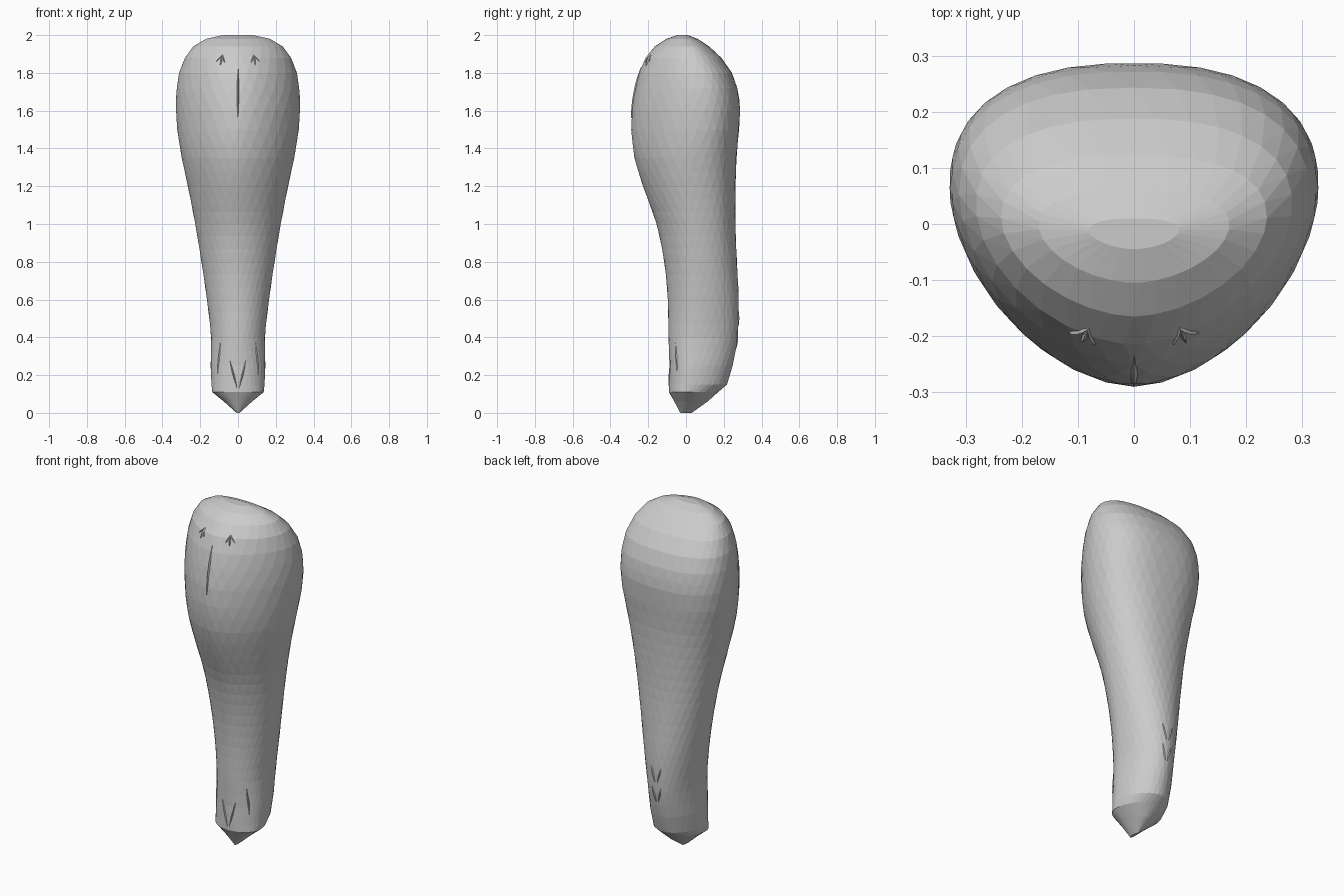
import bpy, bmesh, math

if "Cube" in bpy.data.objects:
    bpy.data.objects.remove(bpy.data.objects["Cube"])

# Body profile: height, half width, front y, back y
PROFILE = [
    (0.0, 0.008, -0.03, 0.03), (0.06, 0.075, -0.062, 0.115), (0.11, 0.136, -0.09, 0.17),
    (0.15, 0.141, -0.09, 0.218), (0.25, 0.145, -0.088, 0.247), (0.4, 0.143, -0.093, 0.274),
    (0.6, 0.165, -0.097, 0.279), (0.8, 0.194, -0.116, 0.27), (1.0, 0.227, -0.157, 0.262),
    (1.2, 0.266, -0.228, 0.263), (1.35, 0.298, -0.273, 0.268), (1.5, 0.322, -0.29, 0.281),
    (1.6, 0.329, -0.287, 0.287), (1.72, 0.325, -0.268, 0.272), (1.8, 0.312, -0.248, 0.243),
    (1.88, 0.282, -0.215, 0.188), (1.94, 0.237, -0.165, 0.123), (1.98, 0.17, -0.105, 0.062),
    (2.0, 0.08, -0.045, 0.01),
]
SEGS = 32


def section(z):
    """Smoothly interpolated profile row at height z."""
    i = max(k for k in range(len(PROFILE) - 1) if PROFILE[k][0] <= z + 1e-9)
    a, b = PROFILE[i], PROFILE[i + 1]
    p, n = PROFILE[max(i - 1, 0)], PROFILE[min(i + 2, len(PROFILE) - 1)]
    h = b[0] - a[0]
    t = (z - a[0]) / h
    if i < 3 or i > len(PROFILE) - 4:
        return [a[k] + (b[k] - a[k]) * t for k in (1, 2, 3)]
    out = []
    for k in (1, 2, 3):
        m0 = (b[k] - p[k]) / (b[0] - p[0]) * h
        m1 = (n[k] - a[k]) / (n[0] - a[0]) * h
        out.append((2*t**3 - 3*t*t + 1) * a[k] + (t**3 - 2*t*t + t) * m0
                   + (3*t*t - 2*t**3) * b[k] + (t**3 - t*t) * m1)
    return out


def surf(angle, z, off=0.0):
    """Skin point: angle 0 is the front, positive towards +x.
    Low sections narrow to the back, head sections narrow to the front."""
    w, f, b = section(z)
    t = min(1, max(0, (z - 0.3) / 1.2))
    yc = f + (b - f) * (0.38 + 0.23 * t)
    s, c = math.sin(angle), math.cos(angle)
    e = 2 / (2.0 - 0.25 * t) if c > 0 else 2 / (1.95 + 0.45 * t)
    x = w * math.copysign(abs(s) ** e, s)
    y = yc - (yc - f) * c ** e if c > 0 else yc + (b - yc) * abs(c) ** e
    return (x + off * s, y - off * c, z)


def make(name, build):
    bm = bmesh.new()
    build(bm)
    bmesh.ops.recalc_face_normals(bm, faces=bm.faces)
    me = bpy.data.meshes.new(name)
    bm.to_mesh(me)
    bm.free()
    ob = bpy.data.objects.new(name, me)
    bpy.context.collection.objects.link(ob)


# Body: faceted loft whose rings are staggered by half a segment
def body(bm):
    heights = [PROFILE[0][0]]
    for a, b in zip(PROFILE, PROFILE[1:]):
        n = max(1, round((b[0] - a[0]) / 0.07))
        heights += [a[0] + (b[0] - a[0]) * k / n for k in range(1, n + 1)]
    rings = [[bm.verts.new(surf(2 * math.pi * (j + i % 2 / 2) / SEGS, z)) for j in range(SEGS)]
             for i, z in enumerate(heights)]
    for i, (lo, hi) in enumerate(zip(rings, rings[1:])):
        for j in range(SEGS):
            k = (j + 1) % SEGS
            if i % 2:
                bm.faces.new((lo[j], hi[k], hi[j]))
                bm.faces.new((lo[j], lo[k], hi[k]))
            else:
                bm.faces.new((lo[j], lo[k], hi[j]))
                bm.faces.new((lo[k], hi[k], hi[j]))
    bm.faces.new(rings[0])
    bm.faces.new(rings[-1])


make("body", body)


# Thin ridge following the skin from one (angle, height) to another, tapering to both ends
def ridge(name, a0, z0, a1, z1, width, height, steps=4):
    def build(bm):
        rows = []
        for i in range(steps + 1):
            t = i / steps
            a, z = a0 + (a1 - a0) * t, z0 + (z1 - z0) * t
            k = 0.15 + 0.85 * math.sin(math.pi * t)
            rows.append([bm.verts.new(surf(a + d * width * k, z, h))
                         for d, h in ((-1, -0.006), (0, height * k), (1, -0.006))])
        for p, q in zip(rows, rows[1:]):
            for i in range(3):
                bm.faces.new((p[i], p[(i + 1) % 3], q[(i + 1) % 3], q[i]))
        bm.faces.new(rows[0])
        bm.faces.new(rows[-1])
    make(name, build)


# Beak ridge down the middle of the face
ridge("beak", 0, 1.83, 0, 1.56, 0.05, 0.006, 6)

for s, side in ((1, "right"), (-1, "left")):
    # Eye creases, a small fan of folds
    for i, (a, z) in enumerate(((0.29, 1.855), (0.37, 1.84), (0.46, 1.86))):
        ridge(f"eye_fold_{side}_{i}", s * 0.36, 1.895, s * a, z, 0.025, 0.004)
    # Foot creases low on the front
    ridge("toe_" + side, s * 0.04, 0.13, s * 0.3, 0.28, 0.08, 0.005)
    ridge("foot_fold_" + side, s * 0.72, 0.37, s * 0.85, 0.2, 0.08, 0.005)
    # Tail notches low on the back
    for i, z in enumerate((0.34, 0.46)):
        ridge(f"tail_notch_{side}_{i}", math.pi + s * 0.05, z, math.pi + s * 0.2, z + 0.09,
              0.06, 0.005)
